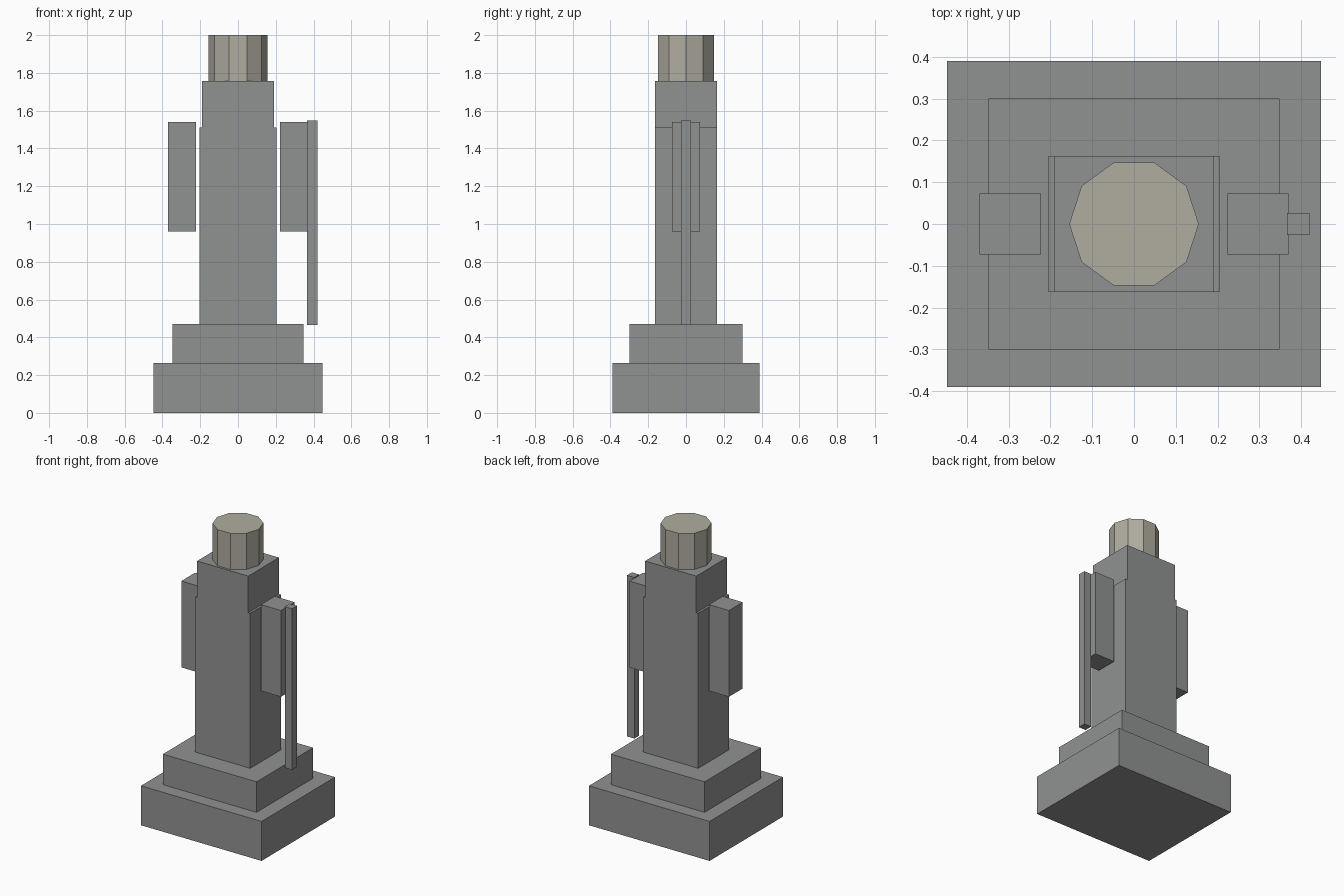
import bpy

if "Cube" in bpy.data.objects:
    bpy.data.objects.remove(bpy.data.objects["Cube"])


def material(name, colour):
    mat = bpy.data.materials.new(name)
    mat.diffuse_color = (*colour, 1.0)
    mat.use_nodes = True
    mat.node_tree.nodes["Principled BSDF"].inputs["Base Color"].default_value = mat.diffuse_color
    return mat


stone = material("grey stone", (0.28, 0.287, 0.283))
pale = material("pale stone", (0.434, 0.413, 0.352))


def block(name, x0, x1, half_y, z0, z1):
    """Box spanning x0..x1 and z0..z1, centred on y = 0."""
    bpy.ops.mesh.primitive_cube_add(size=1, location=((x0 + x1) / 2, 0, (z0 + z1) / 2))
    obj = bpy.context.object
    obj.name = name
    obj.scale = (x1 - x0, 2 * half_y, z1 - z0)
    bpy.ops.object.transform_apply(location=False, rotation=False, scale=True)
    obj.data.materials.append(stone)


# Stepped pedestal
block("base", -0.448, 0.448, 0.39, 0, 0.265)
block("plinth", -0.348, 0.348, 0.30, 0.265, 0.47)

# Body and shoulders
block("body", -0.205, 0.205, 0.163, 0.47, 1.512)
block("shoulders", -0.19, 0.19, 0.163, 1.512, 1.757)

# Arms, one on each side
block("left_arm", -0.37, -0.222, 0.073, 0.96, 1.54)
block("right_arm", 0.222, 0.37, 0.073, 0.96, 1.54)

# Staff against the outer face of one arm
block("staff", 0.366, 0.42, 0.026, 0.465, 1.547)

# Ten-sided head
bpy.ops.mesh.primitive_cylinder_add(vertices=10, radius=0.155, depth=0.243,
                                    location=(0, 0, 1.8785), rotation=(0, 0, 1.5707963))
head = bpy.context.object
head.name = "head"
head.data.materials.append(pale)
